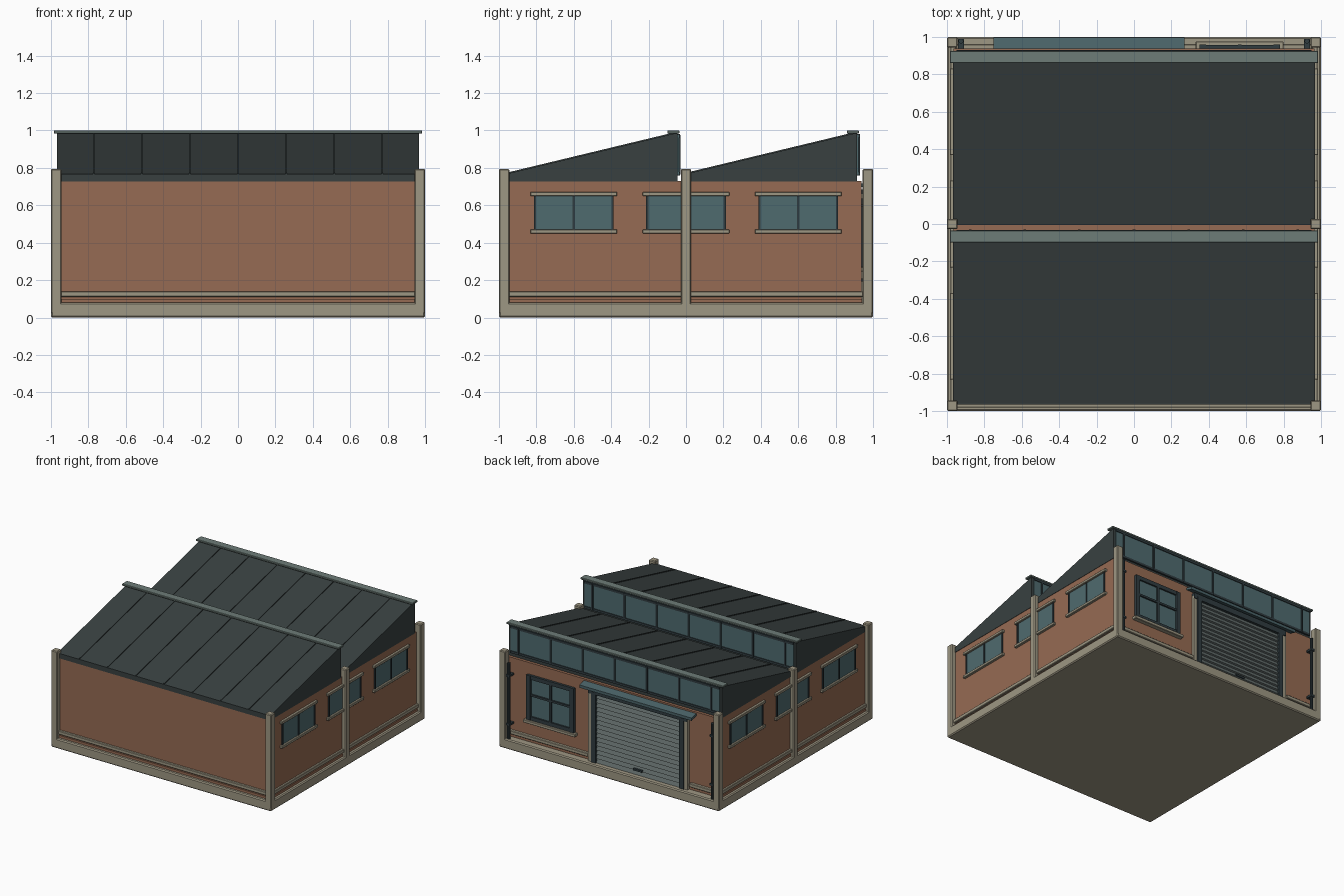
import bpy
import bmesh

cube = bpy.data.objects.get("Cube")
if cube:
    bpy.data.objects.remove(cube, do_unlink=True)


def linear(c):
    c /= 255
    return c / 12.92 if c <= 0.04045 else ((c + 0.055) / 1.055) ** 2.4


def material(name, r, g, b):
    m = bpy.data.materials.new(name)
    m.use_nodes = True
    col = (linear(r), linear(g), linear(b), 1)
    m.diffuse_color = col
    bsdf = m.node_tree.nodes["Principled BSDF"]
    bsdf.inputs["Base Color"].default_value = col
    bsdf.inputs["Roughness"].default_value = 0.8
    return m


BRICK = material("brick", 150, 107, 83)
STONE = material("stone", 158, 151, 131)
ROOF = material("dark roof", 56, 64, 64)
TRIM = material("ridge trim", 109, 124, 119)
GLASS = material("teal glass", 79, 107, 111)
FRAME = material("dark frame", 48, 60, 64)
SHUTTER = material("shutter grey", 101, 112, 110)
CANOPY = material("canopy blue", 74, 99, 104)


def finish(name, bm, mat, bevel=0):
    bmesh.ops.recalc_face_normals(bm, faces=bm.faces)
    mesh = bpy.data.meshes.new(name)
    bm.to_mesh(mesh)
    bm.free()
    mesh.materials.append(mat)
    ob = bpy.data.objects.new(name, mesh)
    bpy.context.collection.objects.link(ob)
    if bevel:
        mod = ob.modifiers.new("bevel", "BEVEL")
        mod.width = bevel
        mod.segments = 1
    return ob


def box(name, x, y, z, mat, bevel=0):
    """Box from (min, max) pairs on each axis."""
    bm = bmesh.new()
    bmesh.ops.create_cube(bm, size=1)
    for v in bm.verts:
        v.co = [r[0] if c < 0 else r[1] for c, r in zip(v.co, (x, y, z))]
    return finish(name, bm, mat, bevel)


def prism(name, profile, x0, x1, mat):
    """Extrude a (y, z) profile along x."""
    bm = bmesh.new()
    face = bm.faces.new([bm.verts.new((x0, y, z)) for y, z in profile])
    new = bmesh.ops.extrude_face_region(bm, geom=[face])["geom"]
    for v in new:
        if isinstance(v, bmesh.types.BMVert):
            v.co.x = x1
    return finish(name, bm, mat)


def span(c, half):
    return (c - half, c + half)


def side_x(s, a, b):
    return tuple(sorted((s * a, s * b)))


# Base slab and brick body
box("base_slab", (-1, 1), (-1, 1), (0, 0.08), STONE, 0.008)
box("brick_walls", (-0.965, 0.965), (-0.962, 0.938), (0.07, 0.73), BRICK)

# Stone posts and side plinth bands
for s in (-1, 1):
    for label, y in (("front", -0.972), ("middle", 0), ("back", 0.972)):
        box(label + "_post", side_x(s, 0.944, 1), span(y, 0.028),
            (0.02, 0.795), STONE, 0.006)
    box("side_plinth_band", side_x(s, 0.95, 0.982), (-0.96, 0.95),
        (0.11, 0.14), STONE, 0.004)
    box("side_plinth_foot", side_x(s, 0.95, 0.974), (-0.96, 0.94),
        (0.08, 0.1), BRICK)

# Front and back plinth bands
box("front_plinth_band", (-0.95, 0.95), (-0.982, -0.95), (0.11, 0.14), STONE, 0.004)
box("front_plinth_foot", (-0.95, 0.95), (-0.974, -0.95), (0.08, 0.1), BRICK)
for x in ((-0.95, -0.7), (0.22, 0.95)):
    box("back_plinth_band", x, (0.93, 0.962), (0.11, 0.14), STONE, 0.004)

# Side windows
for s in (-1, 1):
    for y in (-0.6, 0, 0.6):
        box("side_window_glass", side_x(s, 0.95, 0.969), span(y, 0.21),
            (0.465, 0.655), GLASS)
        for dy in (-0.207, 0, 0.207):
            box("side_window_mullion", side_x(s, 0.95, 0.975),
                span(y + dy, 0.006), (0.465, 0.655), FRAME)
        for z in (0.46, 0.66):
            box("side_window_sill", side_x(s, 0.95, 0.985), span(y, 0.232),
                span(z, 0.011), STONE, 0.003)


# Saw-tooth roof bays with standing seams, ridge cap and clerestory glazing
def roof_bay(y0):
    peak = y0 + 0.915
    low, high = 0.768, 0.988
    prism("roof_bay", [(y0, 0.728), (y0, low), (peak, high), (peak, 0.728)],
          -0.968, 0.968, ROOF)
    for i in range(-3, 4):
        prism("roof_seam", [(y0, low - 0.01), (y0, low + 0.006),
                            (peak, high + 0.006), (peak, high - 0.01)],
              i * 0.257 - 0.004, i * 0.257 + 0.004, ROOF)
    prism("eave_trim", [(y0 - 0.006, 0.728), (y0 - 0.006, low), (y0, low), (y0, 0.728)],
          -0.944, 0.944, ROOF)
    box("ridge_cap", (-0.985, 0.985), (peak - 0.055, peak + 0.01),
        (0.984, 1), TRIM, 0.003)
    box("clerestory_glass", (-0.95, 0.95), (peak - 0.01, peak + 0.008),
        (0.765, 0.975), GLASS)
    for i in range(-3, 4):
        box("clerestory_mullion", span(i * 0.292, 0.007), (peak, peak + 0.016),
            (0.765, 0.975), FRAME)
    for z in (0.768, 0.972):
        box("clerestory_rail", (-0.95, 0.95), (peak, peak + 0.014),
            span(z, 0.009), FRAME)


roof_bay(-0.96)
roof_bay(0)

# Back window
wx, wz = 0.565, (0.27, 0.635)
box("back_window_glass", span(wx, 0.2), (0.93, 0.945), wz, GLASS)
for dx, w in ((-0.198, 0.018), (0, 0.009), (0.198, 0.018)):
    box("back_window_stile", span(wx + dx, w), (0.93, 0.96), wz, FRAME)
for z, h in ((0.285, 0.015), (0.475, 0.008), (0.62, 0.016)):
    box("back_window_rail", span(wx, 0.215), (0.93, 0.958), span(z, h), FRAME)
box("back_window_sill", span(wx, 0.235), (0.93, 0.975), (0.245, 0.27), STONE, 0.003)

# Roller shutter with overlapping slats
door_x, slats, z0, z1 = -0.235, 16, 0.08, 0.645
step = (z1 - z0) / slats
profile = [(0.93, z1), (0.93, z0)]
for i in range(slats):
    profile += [(0.957, z0 + i * step), (0.945, z0 + (i + 0.85) * step)]
prism("roller_shutter", profile, door_x - 0.4, door_x + 0.4, SHUTTER)
box("shutter_handle", span(door_x, 0.04), (0.95, 0.968), (0.115, 0.13), FRAME)
for s in (-1, 1):
    box("shutter_guide", span(door_x + s * 0.4, 0.02), (0.93, 0.968),
        (0.08, 0.66), FRAME)
    box("door_jamb", span(door_x + s * 0.436, 0.016), (0.93, 0.96),
        (0.08, 0.66), STONE)
box("shutter_housing", span(door_x, 0.45), (0.93, 0.966), (0.64, 0.685), FRAME)

# Canopy over the shutter
prism("door_canopy", [(0.935, 0.7), (0.935, 0.718), (0.998, 0.703), (0.998, 0.68)],
      -0.75, 0.27, CANOPY)

# Downpipes at the back corners
for s in (-1, 1):
    bm = bmesh.new()
    bmesh.ops.create_cone(bm, cap_ends=True, segments=10, radius1=0.013,
                          radius2=0.013, depth=0.62)
    bmesh.ops.translate(bm, verts=bm.verts, vec=(s * 0.925, 0.978, 0.39))
    finish("downpipe", bm, FRAME)
    for z in (0.2, 0.6):
        box("downpipe_clip", span(s * 0.925, 0.017), (0.93, 0.993),
            span(z, 0.008), FRAME)
